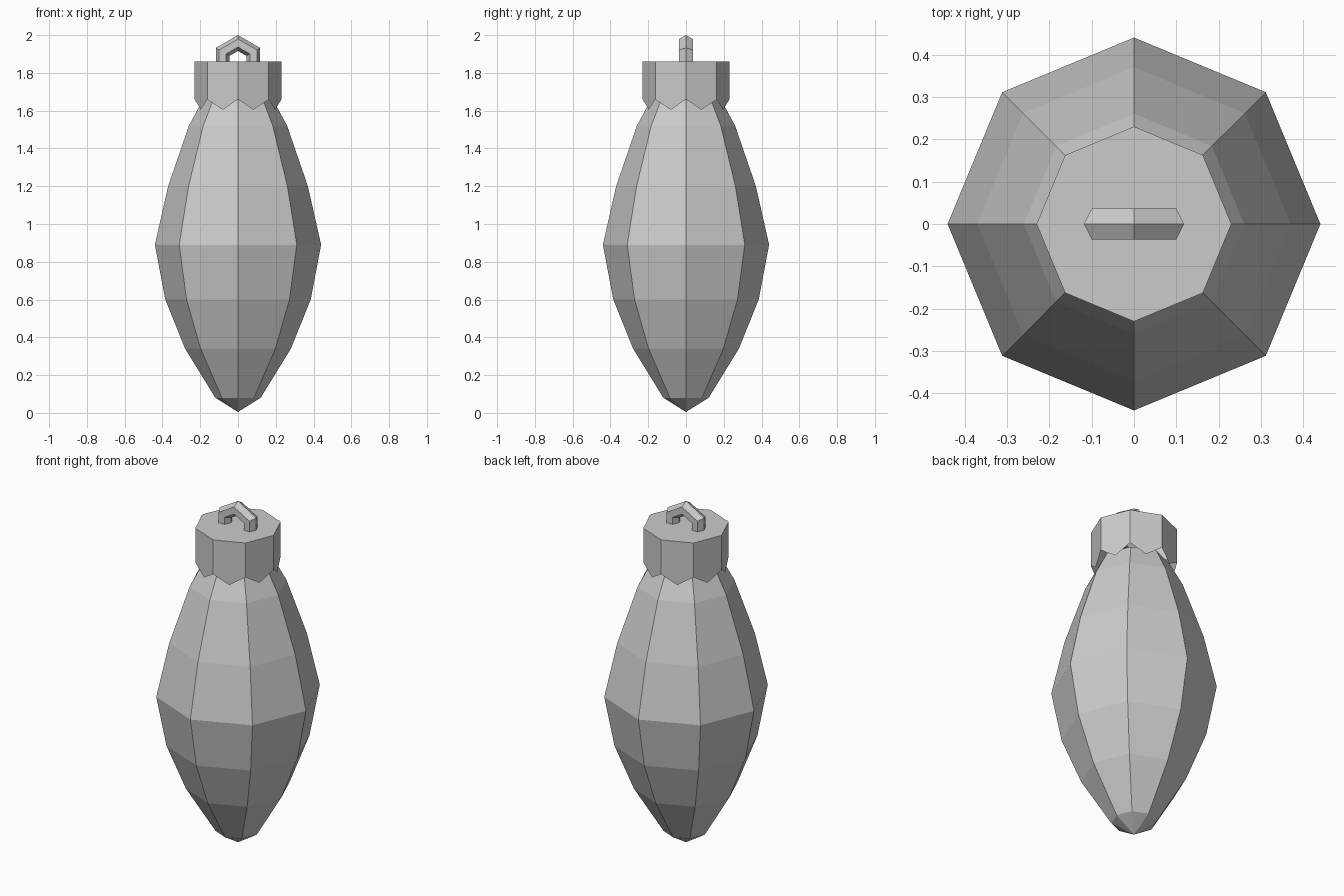
import bpy, bmesh, math

if "Cube" in bpy.data.objects:
    bpy.data.objects.remove(bpy.data.objects["Cube"])

SIDES = 8


def ring(bm, radius, z, n=SIDES, offset=0.0):
    return [bm.verts.new((radius * math.cos(2 * math.pi * i / n + offset),
                          radius * math.sin(2 * math.pi * i / n + offset), z))
            for i in range(n)]


def finish(bm, name):
    bmesh.ops.recalc_face_normals(bm, faces=bm.faces)
    mesh = bpy.data.meshes.new(name)
    bm.to_mesh(mesh)
    bm.free()
    obj = bpy.data.objects.new(name, mesh)
    bpy.context.collection.objects.link(obj)
    return obj


# Faceted glass bulb: octagonal rings stacked above a pointed tip
profile = [(0.12, 0.08), (0.28, 0.34), (0.385, 0.60), (0.44, 0.89),
           (0.37, 1.20), (0.26, 1.52), (0.185, 1.66)]
bm = bmesh.new()
rings = [ring(bm, r, z) for r, z in profile]
tip = bm.verts.new((0, 0, 0.005))
for i in range(SIDES):
    j = (i + 1) % SIDES
    bm.faces.new((tip, rings[0][j], rings[0][i]))
    for a, b in zip(rings, rings[1:]):
        bm.faces.new((a[i], a[j], b[j], b[i]))
bm.faces.new(rings[-1])
finish(bm, "bulb")

# Metal cap: octagonal shell, each side ending in a downward point
bm = bmesh.new()
R = 0.23
top = ring(bm, R, 1.86)
low = ring(bm, R, 1.66)
points = ring(bm, R * math.cos(math.pi / SIDES), 1.605, offset=math.pi / SIDES)
for i in range(SIDES):
    j = (i + 1) % SIDES
    bm.faces.new((top[i], low[i], points[i], low[j], top[j]))
bm.faces.new(top)
finish(bm, "cap")

# Hanging loop: six-sided ring sunk halfway into the cap
bpy.ops.mesh.primitive_torus_add(
    major_segments=6, minor_segments=6, major_radius=0.094, minor_radius=0.042,
    location=(0, 0, 1.864), rotation=(math.pi / 2, math.pi / 6, 0))
loop = bpy.context.object
loop.name = "hanging_loop"
loop.data.shade_flat()
